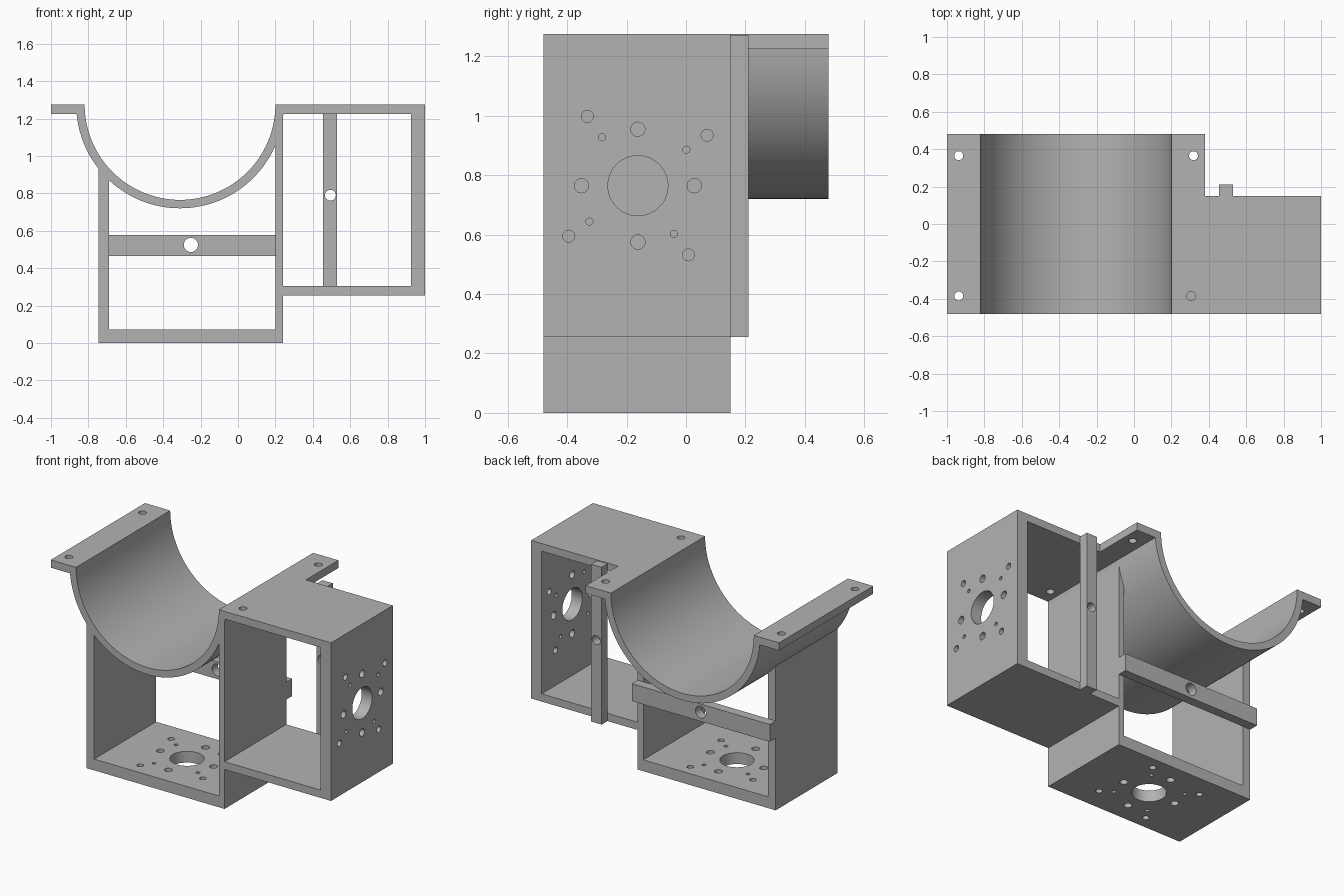
import bpy, bmesh, math
from mathutils import Matrix, Vector

cube = bpy.data.objects.get("Cube")
if cube:
    bpy.data.objects.remove(cube, do_unlink=True)

grey = bpy.data.materials.new("plain grey")
grey.use_nodes = True
COLOUR = (0.45, 0.45, 0.45, 1)
grey.diffuse_color = COLOUR
grey.node_tree.nodes["Principled BSDF"].inputs["Base Color"].default_value = COLOUR

FRONT, BOX_BACK, BACK, BAR_BACK = -0.48, 0.15, 0.48, 0.21
TOP, PLATE = 1.275, 1.225


def make_object(name, bm):
    bmesh.ops.recalc_face_normals(bm, faces=bm.faces)
    mesh = bpy.data.meshes.new(name)
    bm.to_mesh(mesh)
    bm.free()
    mesh.materials.append(grey)
    obj = bpy.data.objects.new(name, mesh)
    bpy.context.collection.objects.link(obj)
    return obj


def extrude_profile(name, points, y0, y1):
    """Extrude an outline in the x-z plane from y0 to y1."""
    bm = bmesh.new()
    face = bm.faces.new([bm.verts.new((x, y0, z)) for x, z in points])
    result = bmesh.ops.extrude_face_region(bm, geom=[face])
    verts = [v for v in result["geom"] if isinstance(v, bmesh.types.BMVert)]
    bmesh.ops.translate(bm, verts=verts, vec=(0, y1 - y0, 0))
    return make_object(name, bm)


def drill(obj, axis, holes, depth=0.3):
    """Cut round holes given as (centre, radius) along an axis."""
    bm = bmesh.new()
    turn = Vector((0, 0, 1)).rotation_difference(Vector(axis)).to_matrix().to_4x4()
    for centre, radius in holes:
        bmesh.ops.create_cone(bm, cap_ends=True, segments=48 if radius > 0.05 else 24,
                              radius1=radius, radius2=radius, depth=depth,
                              matrix=Matrix.Translation(centre) @ turn)
    cutter = make_object(obj.name + "_cutter", bm)
    cutter.hide_render = True
    mod = obj.modifiers.new("holes", "BOOLEAN")
    mod.operation, mod.solver, mod.object = "DIFFERENCE", "EXACT", cutter
    bpy.context.view_layer.objects.active = obj
    bpy.ops.object.modifier_apply(modifier=mod.name)
    bpy.data.objects.remove(cutter, do_unlink=True)


def motor_pattern(place):
    """Centre bore and three rings of four holes; place maps (u, v) to a point."""
    holes = [(place(0, 0), 0.101)]
    for (u, v), radius in (((0.19, 0), 0.024), ((0.233, 0.17), 0.02), ((0.163, 0.121), 0.012)):
        for _ in range(4):
            holes.append((place(u, v), radius))
            u, v = -v, u
    return holes


# Half-round cradle with its mounting flanges
CX, R_IN, R_OUT, STEPS = -0.31, 0.51, 0.555, 64


def arc(radius, start, end):
    angles = [start + (end - start) * i / STEPS for i in range(STEPS + 1)]
    return [(CX + radius * math.cos(a), TOP + radius * math.sin(a)) for a in angles]


dip = math.asin((TOP - PLATE) / R_OUT)
outline = [(-1, PLATE), (-1, TOP)] + arc(R_IN, math.pi, 2 * math.pi)
outline += [(0.38, TOP), (0.38, PLATE)] + arc(R_OUT, 2 * math.pi - dip, math.pi + dip)
cradle = extrude_profile("cradle", outline, FRONT, BACK)
drill(cradle, (0, 0, 1), [(Vector((x, y, TOP)), 0.024) for x, y in
                          ((-0.937, 0.365), (-0.937, -0.385), (0.318, 0.365), (0.305, -0.385))])

# Lower box: tall right wall, floor and left wall reaching into the cradle
lower_box = extrude_profile("lower_box", [
    (-0.745, 0), (0.24, 0), (0.24, 1.24), (0.2, 1.08), (0.2, 0.073),
    (-0.69, 0.073), (-0.69, 0.895), (-0.745, 0.96)], FRONT, BOX_BACK)
drill(lower_box, (0, 0, 1), motor_pattern(lambda u, v: Vector((-0.25 - u, -0.163 + v, 0.03))))

# Side box: roof, outer wall and floor
side_box = extrude_profile("side_box", [
    (0.24, 0.255), (1, 0.255), (1, TOP), (0.38, TOP), (0.38, PLATE),
    (0.925, PLATE), (0.925, 0.305), (0.24, 0.305)], FRONT, BOX_BACK)
drill(side_box, (1, 0, 0), motor_pattern(lambda u, v: Vector((0.96, -0.162 + u, 0.765 + v))))


# Bars across the back of each box
def bar(name, x0, x1, z0, z1, hole, radius):
    obj = extrude_profile(name, [(x0, z0), (x1, z0), (x1, z1), (x0, z1)], BOX_BACK, BAR_BACK)
    drill(obj, (0, 1, 0), [(Vector((hole[0], 0.18, hole[1])), radius)])
    return obj


lower_bar = bar("lower_back_bar", -0.745, 0.24, 0.465, 0.577, (-0.252, 0.524), 0.038)
side_bar = bar("side_back_bar", 0.455, 0.53, 0.255, 1.27, (0.494, 0.79), 0.029)

# Smooth the curved surfaces, keep the edges sharp
bpy.ops.object.select_all(action="DESELECT")
for obj in (cradle, lower_box, side_box, lower_bar, side_bar):
    obj.select_set(True)
bpy.context.view_layer.objects.active = cradle
bpy.ops.object.shade_smooth_by_angle(angle=math.radians(30))
